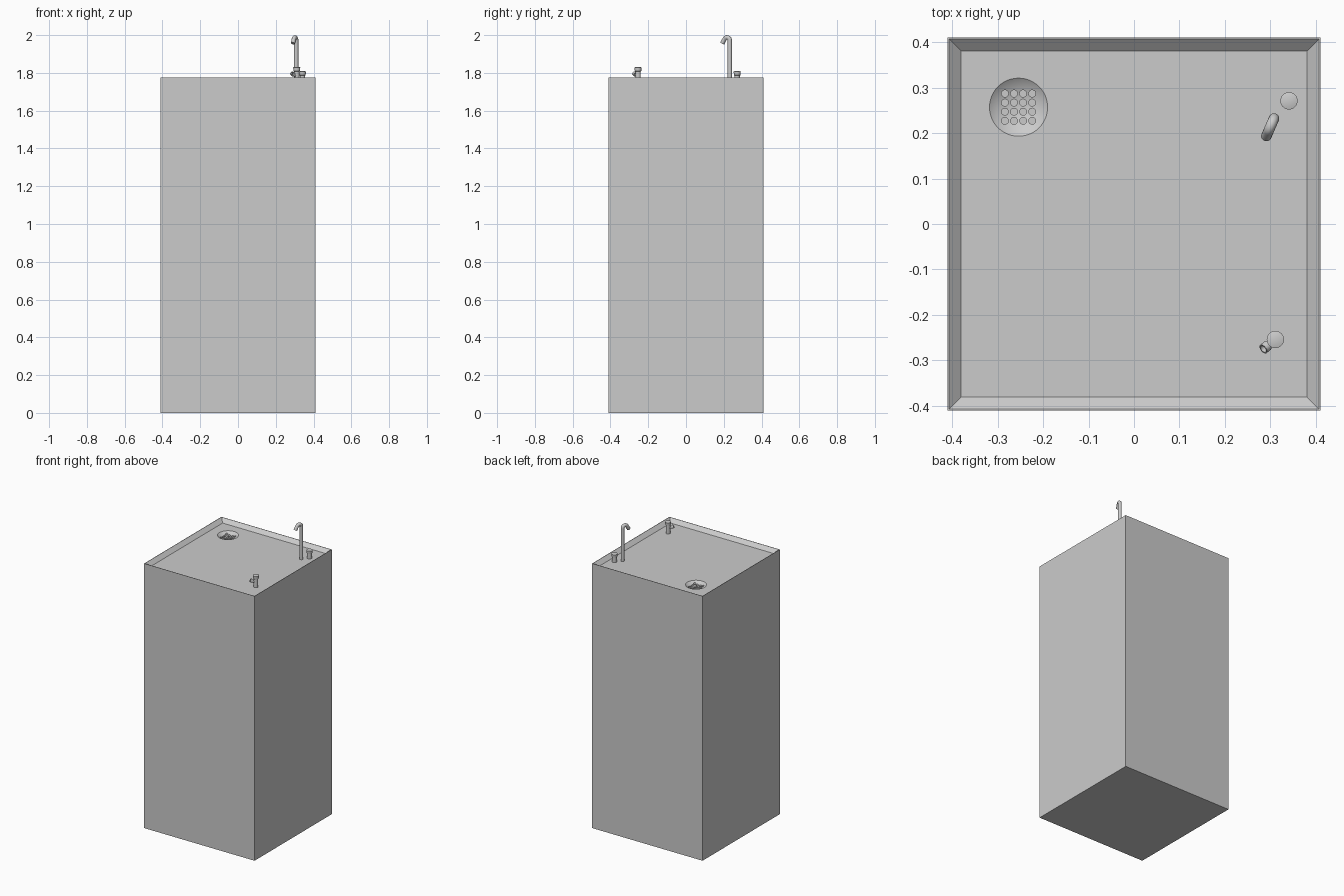
import bpy, bmesh, math
from mathutils import Vector

if "Cube" in bpy.data.objects:
    bpy.data.objects.remove(bpy.data.objects["Cube"])

HALF, TOP, FLOOR = 0.41, 1.775, 1.752
DRAIN = Vector((-0.254, 0.257))


def finish(name, bm, smooth=True):
    bmesh.ops.recalc_face_normals(bm, faces=bm.faces)
    me = bpy.data.meshes.new(name)
    bm.to_mesh(me)
    bm.free()
    ob = bpy.data.objects.new(name, me)
    bpy.context.collection.objects.link(ob)
    if smooth:
        smooth_object(ob)
    return ob


def activate(ob):
    bpy.ops.object.select_all(action='DESELECT')
    ob.select_set(True)
    bpy.context.view_layer.objects.active = ob


def smooth_object(ob):
    activate(ob)
    bpy.ops.object.shade_smooth_by_angle(angle=math.radians(35))


def lathe(name, profile, loc, axis=(0, 0, 1), steps=32):
    bm = bmesh.new()
    vs = [bm.verts.new((r, 0, z)) for r, z in profile]
    es = [bm.edges.new(p) for p in zip(vs, vs[1:])]
    bmesh.ops.spin(bm, geom=vs + es, cent=(0, 0, 0), axis=(0, 0, 1),
                   angle=math.tau, steps=steps)
    bmesh.ops.remove_doubles(bm, verts=bm.verts, dist=1e-5)
    ob = finish(name, bm)
    ob.rotation_euler = Vector((0, 0, 1)).rotation_difference(Vector(axis)).to_euler()
    ob.location = loc
    return ob


def tube(name, points, radius):
    cu = bpy.data.curves.new(name, 'CURVE')
    cu.dimensions = '3D'
    cu.bevel_depth, cu.bevel_resolution, cu.use_fill_caps = radius, 6, True
    sp = cu.splines.new('POLY')
    sp.points.add(len(points) - 1)
    for p, co in zip(sp.points, points):
        p.co = (*co, 1)
    ob = bpy.data.objects.new(name, cu)
    bpy.context.collection.objects.link(ob)
    activate(ob)
    bpy.ops.object.convert(target='MESH')
    smooth_object(bpy.context.object)


def cut(ob, cutter):
    cutter.hide_render = True
    mod = ob.modifiers.new("cut", 'BOOLEAN')
    mod.operation, mod.solver, mod.object = 'DIFFERENCE', 'EXACT', cutter
    activate(ob)
    bpy.ops.object.modifier_apply(modifier=mod.name)
    bpy.data.objects.remove(cutter)


# Pedestal with a thin rim and sloped, sunken top
bm = bmesh.new()
bmesh.ops.create_cube(bm, size=1)
for v in bm.verts:
    v.co = (v.co.x * 2 * HALF, v.co.y * 2 * HALF, (v.co.z + 0.5) * TOP)
top = max(bm.faces, key=lambda f: f.calc_center_median().z)
bmesh.ops.inset_region(bm, faces=[top], thickness=0.004)
bmesh.ops.inset_region(bm, faces=[top], thickness=0.037)
for v in top.verts:
    v.co.z = FLOOR
pedestal = finish("pedestal", bm, smooth=False)

# Round drain bowl
rim, depth = 0.064, 0.022
R = (rim ** 2 + depth ** 2) / (2 * depth)
bm = bmesh.new()
bmesh.ops.create_uvsphere(bm, u_segments=48, v_segments=48, radius=R)
bmesh.ops.translate(bm, verts=bm.verts, vec=(*DRAIN, FLOOR - depth + R))
cut(pedestal, finish("bowl_cutter", bm, smooth=False))

# Grid of drain holes
bm = bmesh.new()
for i in range(4):
    for j in range(4):
        vs = bmesh.ops.create_cone(bm, cap_ends=True, segments=16, radius1=0.0077,
                                   radius2=0.0077, depth=0.06)['verts']
        bmesh.ops.translate(bm, verts=vs, vec=(DRAIN.x + (i - 1.5) * 0.02,
                                               DRAIN.y + (j - 1.5) * 0.02, FLOOR - 0.02))
cut(pedestal, finish("hole_cutter", bm, smooth=False))
smooth_object(pedestal)

# Gooseneck spout
base, out = Vector((0.308, 0.232, 0)), Vector((-0.4, -0.917, 0))
r, zc = 0.016, 1.972
path = [base + Vector((0, 0, FLOOR - 0.005))]
for k in range(13):
    a = math.radians(150) * k / 12
    path.append(base + out * r * (1 - math.cos(a)) + Vector((0, 0, zc + r * math.sin(a))))
path.append(path[-1] + (out * 0.5 + Vector((0, 0, -0.866))) * 0.027)
tube("spout", path, 0.0115)


# Push knobs: stem with a flared cap
def knob(name, x, y, top_z):
    h = top_z - FLOOR
    lathe(name, [(0, 0), (0.014, 0), (0.014, h - 0.024), (0.017, h - 0.022),
                 (0.019, h - 0.003), (0.012, h - 0.001), (0, h)], (x, y, FLOOR))


knob("spout_knob", 0.341, 0.271, 1.81)
knob("bubbler_body", 0.311, -0.254, 1.832)

# Hollow angled nozzle on the bubbler
lathe("bubbler_nozzle", [(0, 0), (0.007, 0), (0.007, 0.017), (0.0115, 0.018),
                         (0.0115, 0.032), (0.0085, 0.032), (0.0085, 0.02), (0, 0.02)],
      (0.306, -0.258, 1.782), axis=(-0.66, -0.53, 0.5))
